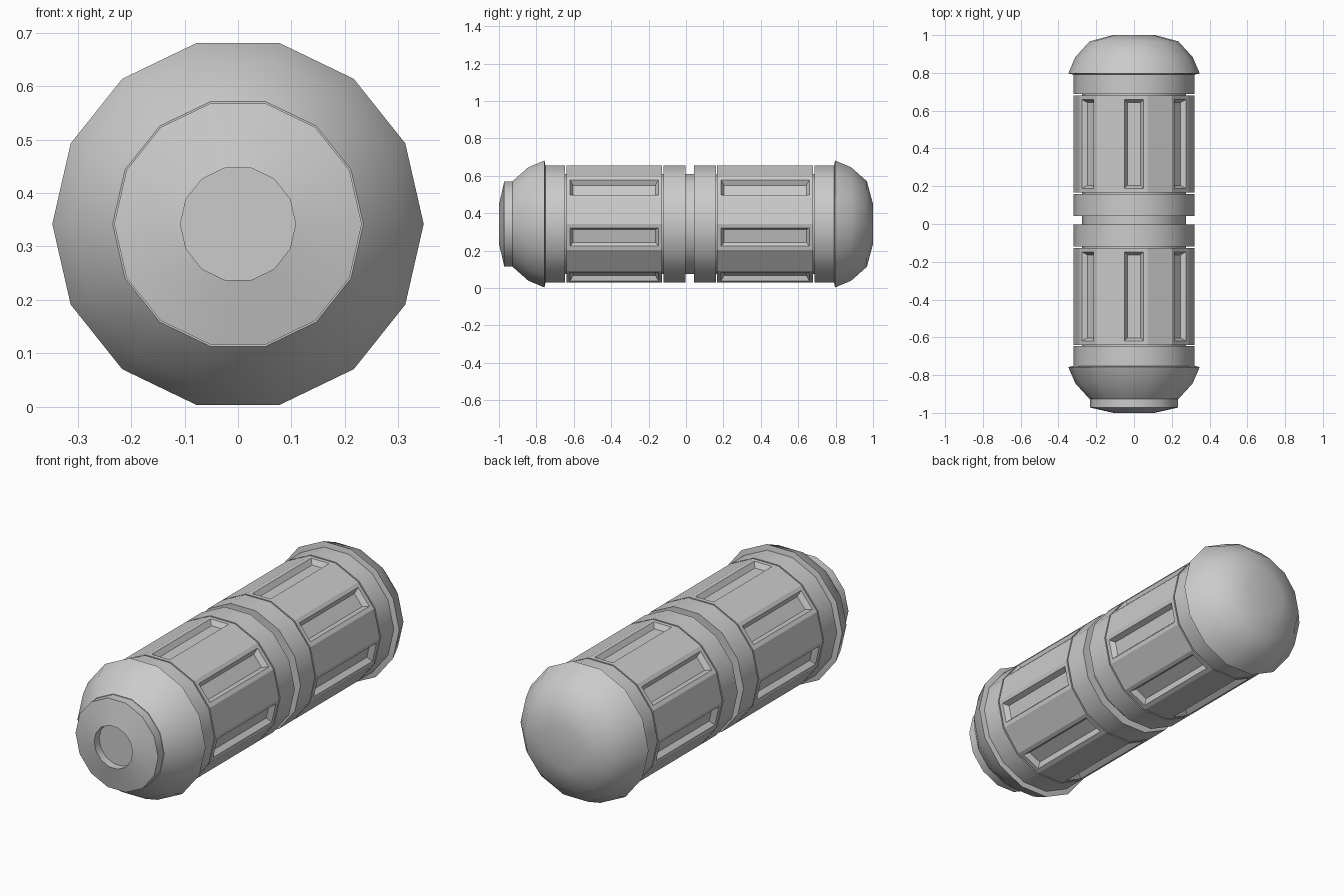
import bpy, bmesh, math

if "Cube" in bpy.data.objects:
    bpy.data.objects.remove(bpy.data.objects["Cube"])

SIDES = 14
CZ = 0.342      # height of the long axis
MID = 0.02      # y of the body's symmetry plane
R = 0.321       # body radius


def lathe(name, profile, smooth=True, slots=False):
    """Spin (radius, y) points around the y axis, capping both ends."""
    bm = bmesh.new()
    rings = []
    for r, y in profile:
        rings.append([bm.verts.new((r * math.cos(2 * math.pi * i / SIDES), y,
                                    CZ + r * math.sin(2 * math.pi * i / SIDES)))
                      for i in range(SIDES)])
    sides = []
    for a, b in zip(rings, rings[1:]):
        for i in range(SIDES):
            j = (i + 1) % SIDES
            sides.append(bm.faces.new((a[i], a[j], b[j], b[i])))
    bm.faces.new(rings[0])
    bm.faces.new(rings[-1])
    bmesh.ops.recalc_face_normals(bm, faces=bm.faces)
    if slots:
        # recessed slot in every other facet, starting with the top one
        top = max(range(SIDES), key=lambda i: sides[i].calc_center_median().z)
        picked = [f for i, f in enumerate(sides) if (i - top) % 2 == 0]
        bmesh.ops.inset_individual(bm, faces=picked, thickness=0.0295)
        bmesh.ops.inset_individual(bm, faces=picked, thickness=0.022, depth=-0.025)
    mesh = bpy.data.meshes.new(name)
    bm.to_mesh(mesh)
    bm.free()
    obj = bpy.data.objects.new(name, mesh)
    bpy.context.collection.objects.link(obj)
    if smooth:
        bpy.ops.object.select_all(action='DESELECT')
        obj.select_set(True)
        bpy.context.view_layer.objects.active = obj
        bpy.ops.object.shade_smooth_by_angle(angle=math.radians(35))
    return obj


# inner core seen in the centre groove and the thin gaps
lathe("inner_core", [(0.274, MID - 0.77), (0.274, MID + 0.77)])

# both halves: inner band, slotted grip, outer band
for side, s in (("back", 1), ("front", -1)):
    def at(d):
        return MID + s * d
    lathe(side + "_inner_band", [(R, at(0.023)), (R, at(0.140))])
    lathe(side + "_slotted_grip", [(R, at(0.147)), (R, at(0.660))],
          smooth=False, slots=True)
    lathe(side + "_outer_band", [(R, at(0.667)), (R, at(0.774))])

# rounded back cap
lathe("back_cap", [(0.315, 0.790), (0.348, 0.797), (0.311, 0.883),
                   (0.235, 0.967), (0.110, 1.0)])

# rounded front cap with a truncated end
lathe("front_cap", [(0.315, -0.750), (0.348, -0.757), (0.311, -0.843),
                    (0.235, -0.927)])

# front end plate with a round recess
lathe("front_end_plate", [(0.232, -0.91), (0.232, -0.972), (0.108, -1.0),
                          (0.108, -0.960)])
